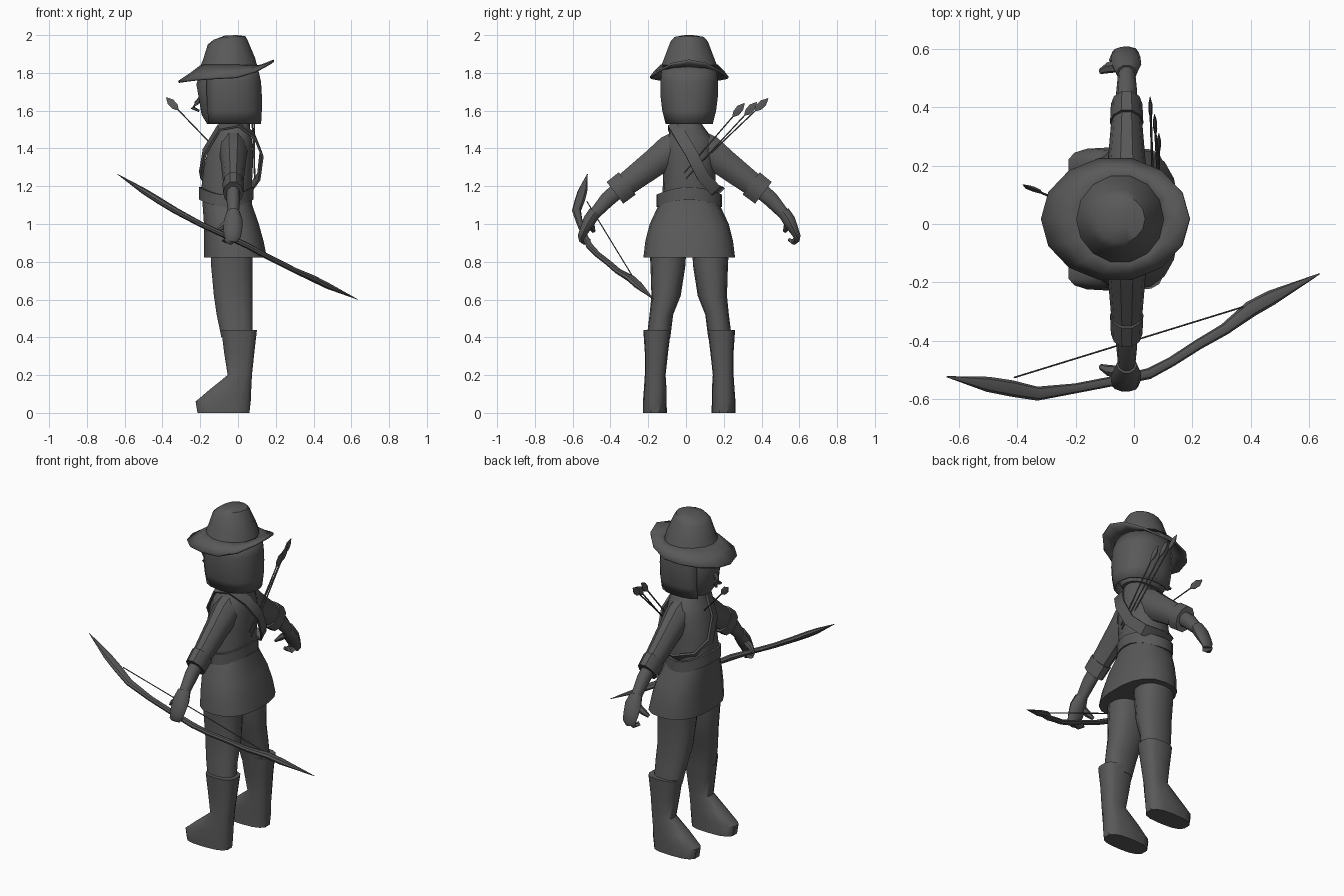
import bpy, bmesh, math
from mathutils import Vector as V

YC = 0.017  # body symmetry plane
mat = bpy.data.materials.new("dark_grey")
mat.diffuse_color = (0.1, 0.1, 0.1, 1)


def finish(name, bm, solid=0, angle=40):
    bmesh.ops.recalc_face_normals(bm, faces=bm.faces)
    me = bpy.data.meshes.new(name)
    bm.to_mesh(me)
    bm.free()
    me.materials.append(mat)
    me.shade_smooth()
    me.set_sharp_from_angle(angle=math.radians(angle))
    ob = bpy.data.objects.new(name, me)
    bpy.context.collection.objects.link(ob)
    if solid:
        m = ob.modifiers.new("thickness", "SOLIDIFY")
        m.thickness, m.offset = solid, 0
    return ob


def skin(rings, cap=True, closed=False):
    bm = bmesh.new()
    vs = [[bm.verts.new(p) for p in r] for r in rings]
    n = len(rings[0])
    pairs = list(zip(vs, vs[1:])) + ([(vs[-1], vs[0])] if closed else [])
    for a, b in pairs:
        for i in range(n):
            j = (i + 1) % n
            bm.faces.new((a[i], a[j], b[j], b[i]))
    if cap:
        bm.faces.new(vs[0])
        bm.faces.new(vs[-1])
    return bm


def se(t, p):
    c, s = math.cos(t), math.sin(t)
    return (math.copysign(abs(c) ** (2 / p), c), math.copysign(abs(s) ** (2 / p), s))


def stack(name, secs, n=14, p=2.3, cap=True, solid=0):
    """Vertical loft of sections (x0, x1, y0, y1, z), y relative to the body plane."""
    rings = []
    for x0, x1, y0, y1, z in secs:
        r = []
        for i in range(n):
            c, s = se(2 * math.pi * (i + .5) / n, p)
            r.append(V(((x0 + x1) / 2 + c * (x1 - x0) / 2,
                        YC + (y0 + y1) / 2 + s * (y1 - y0) / 2, z)))
        rings.append(r)
    return finish(name, skin(rings, cap), solid)


def tube(name, pts, radii, ref=(1, 0, 0), n=8):
    """Loft along a path; radii are (along ref, across ref)."""
    pts = [V(p) for p in pts]
    rings = []
    for i, (p, (ru, rv)) in enumerate(zip(pts, radii)):
        t = (pts[min(i + 1, len(pts) - 1)] - pts[max(i - 1, 0)]).normalized()
        u = (V(ref) - t * t.dot(V(ref))).normalized()
        v = t.cross(u)
        rings.append([p + u * ru * math.cos(a) + v * rv * math.sin(a)
                      for a in (2 * math.pi * k / n for k in range(n))])
    return finish(name, skin(rings))


def sym(secs, s):  # flip leg sections to side s
    return [(a, b, *sorted((s * c, s * d)), z) for a, b, c, d, z in secs]


# legs and boots, arms and hands
for side, s in (("left", -1), ("right", 1)):
    stack(side + "_leg", sym([(-.09, .08, .1, .225, .4), (-.115, .08, .085, .21, .52),
                              (-.13, .08, .045, .2, .62), (-.145, .08, .02, .205, .78),
                              (-.145, .08, .012, .215, .95)], s))
    stack(side + "_boot", sym([(-.217, .063, .118, .245, 0), (-.227, .07, .12, .245, .06),
                               (-.15, .072, .12, .24, .125), (-.056, .075, .125, .235, .2),
                               (-.075, .088, .112, .235, .32), (-.09, .102, .097, .243, .44)], s), p=2.8)

    def arm(name, pts, radii, n=10):
        tube(f"{side}_{name}", [(x, YC + s * (y - YC), z) for x, y, z in pts], radii, n=n)
    arm("sleeve", [(-.025, .03, 1.435), (-.025, .12, 1.385), (-.025, .2, 1.325), (-.025, .385, 1.185)],
        [(.075, .085), (.075, .09), (.066, .078), (.05, .062)])
    arm("cuff", [(-.025, .345, 1.215), (-.025, .41, 1.165)], [(.057, .078), (.054, .076)])
    arm("forearm", [(-.025, .38, 1.19), (-.025, .45, 1.13), (-.025, .53, 1.04)],
        [(.036, .045), (.036, .043), (.028, .03)])
    arm("hand", [(-.025, .515, 1.065), (-.025, .545, 1.02), (-.028, .57, .97),
                 (-.03, .588, .935), (-.035, .588, .908)],
        [(.035, .035), (.05, .036), (.05, .027), (.045, .02), (.03, .012)])
    arm("thumb", [(-.05, .54, 1.01), (-.085, .535, .985), (-.115, .522, .96)],
        [(.02, .022), (.018, .02), (.008, .01)], 6)
    arm("curled_fingers", [(-.03, .588, .94), (-.05, .575, .905), (-.07, .55, .915)],
        [(.03, .015), (.03, .014), (.02, .01)], 6)

# tunic: skirt and torso
stack("skirt", [(-.18, .153, -.241, .241, .825), (-.18, .135, -.23, .23, .91), (-.18, .11, -.207, .207, 1.0),
                (-.187, .075, -.16, .16, 1.1), (-.19, .07, -.142, .142, 1.15)], 18, 2.5, solid=.004)
stack("torso", [(-.19, .07, -.142, .142, 1.14), (-.195, .075, -.14, .14, 1.2), (-.182, .08, -.138, .138, 1.3),
                (-.162, .08, -.14, .14, 1.39), (-.14, .075, -.125, .125, 1.45),
                (-.105, .065, -.08, .08, 1.51), (-.085, .06, -.06, .06, 1.54)], 18)
stack("neck", [(-.08, .05, -.055, .055, 1.5), (-.08, .05, -.055, .055, 1.58)])

# sagging belt
rings = []
for k in range(24):
    a = 2 * math.pi * k / 24
    x, y = -.062 + .137 * math.cos(a), YC + .165 * math.sin(a)
    z = 1.165 - .04 * math.sin(a) ** 2
    o = V((math.cos(a), math.sin(a), 0)) * .008
    rings.append([V((x, y, z - .035)) - o, V((x, y, z - .035)) + o,
                  V((x, y, z + .03)) + o, V((x, y, z + .03)) - o])
finish("belt", skin(rings, False, True))

# shoulder strap loop
path = [V(p) for p in [(0, -.065, 1.53), (.085, -.03, 1.47), (.125, .03, 1.37), (.11, .09, 1.25),
                       (.06, .155, 1.18), (-.05, .178, 1.17), (-.15, .125, 1.19), (-.197, .05, 1.26),
                       (-.178, -.02, 1.38), (-.1, -.065, 1.51)]]
rings = []
for i, p in enumerate(path):
    t = (path[(i + 1) % len(path)] - path[i - 1]).normalized()
    o = p - V((-.05, .02, 1.33))
    o = (o - t * o.dot(t)).normalized()
    w = t.cross(o) * .032
    o = o * .006
    rings.append([p - w - o, p + w - o, p + w + o, p - w + o])
finish("shoulder_strap", skin(rings, False, True))

# head, nose, hair with an open front
stack("head", [(-.165, .08, -.08, .08, 1.53), (-.195, .095, -.115, .115, 1.58), (-.208, .1, -.13, .13, 1.66),
               (-.222, .1, -.13, .13, 1.74), (-.19, .09, -.12, .12, 1.84)], 20)
tube("nose", [(-.19, YC, 1.68), (-.22, YC, 1.64), (-.24, YC, 1.615), (-.205, YC, 1.598)],
     [(.008, .01), (.012, .016), (.012, .018), (.006, .01)], ref=(0, 0, 1), n=6)
hair = stack("hair", [(-.195, .118, -.12, .12, 1.53), (-.2, .122, -.138, .138, 1.6), (-.205, .122, -.148, .148, 1.68),
                      (-.205, .118, -.148, .148, 1.75), (-.195, .1, -.14, .14, 1.83)], 20, cap=False, solid=.012)
bm = bmesh.new()
bm.from_mesh(hair.data)
bmesh.ops.delete(bm, geom=[f for f in bm.faces if f.calc_center_median().x < -.165], context="FACES")
bm.to_mesh(hair.data)
bm.free()


# hat: tilted brim and faceted crown
def hat_ring(x0, x1, h, zf, zs, zb, n=14):
    r = []
    for k in range(n):
        a = 2 * math.pi * k / n
        c, s = math.cos(a), math.sin(a)
        z = zs + ((zb - zs) if c > 0 else (zf - zs)) * c * c
        r.append(V(((x0 + x1) / 2 + c * (x1 - x0) / 2, YC + h * s, z)))
    return r


finish("hat_brim", skin([hat_ring(-.19, .1, .15, 1.84, 1.84, 1.83),
                         hat_ring(-.25, .13, .185, 1.795, 1.805, 1.84),
                         hat_ring(-.315, .19, .209, 1.752, 1.772, 1.865)], False), .012)
finish("hat_crown", skin([hat_ring(-.2, .105, .155, 1.835, 1.83, 1.825),
                          hat_ring(-.185, .09, .135, 1.87, 1.88, 1.88),
                          hat_ring(-.16, .05, .102, 1.95, 1.965, 1.975),
                          hat_ring(-.13, .038, .08, 1.975, 1.99, 1.995),
                          hat_ring(-.07, -.01, .03, 1.997, 1.999, 2.0)]))

# bow and string
bow = [(-.64, -.522, 1.265), (-.5, -.548, 1.175), (-.42, -.562, 1.125), (-.33, -.58, 1.07), (-.2, -.562, 1.0),
       (-.06, -.535, .935), (.05, -.512, .885), (.13, -.47, .84), (.22, -.412, .795), (.31, -.36, .75),
       (.4, -.29, .71), (.47, -.252, .675), (.635, -.17, .6)]
tube("bow", bow, [(.001, .002), (.016, .026), (.018, .028), (.017, .024), (.015, .017), (.015, .017), (.016, .019),
                  (.015, .017), (.015, .018), (.015, .02), (.018, .028), (.017, .026), (.001, .002)], ref=(0, 0, 1))
tube("bow_string", [(-.41, -.525, 1.12), (.41, -.272, .705)], [(.003, .003)] * 2, ref=(0, 0, 1), n=5)

# arrows with leaf shaped fletching, given as lower end and upper tip
arrows = [((.07, -.02, 1.23), (.055, .435, 1.665)), ((.09, .0, 1.24), (.07, .375, 1.645)),
          ((.085, -.01, 1.27), (.085, .31, 1.64)), ((-.12, .02, 1.4), (-.38, .135, 1.67))]
for i, (a, b) in enumerate(arrows):
    a, b = V(a), V(b)
    d = (b - a).normalized()
    ref = (1, 0, 0) if i < 3 else (0, 1, 0)
    tube(f"arrow_shaft_{i + 1}", [a, b - d * .05], [(.004, .004)] * 2, ref=ref, n=6)
    tube(f"arrow_fletching_{i + 1}", [b - d * k for k in (.095, .07, .035, 0)],
         [(.004, .004), (.007, .02), (.007, .022), (.001, .002)], ref=ref, n=6)
